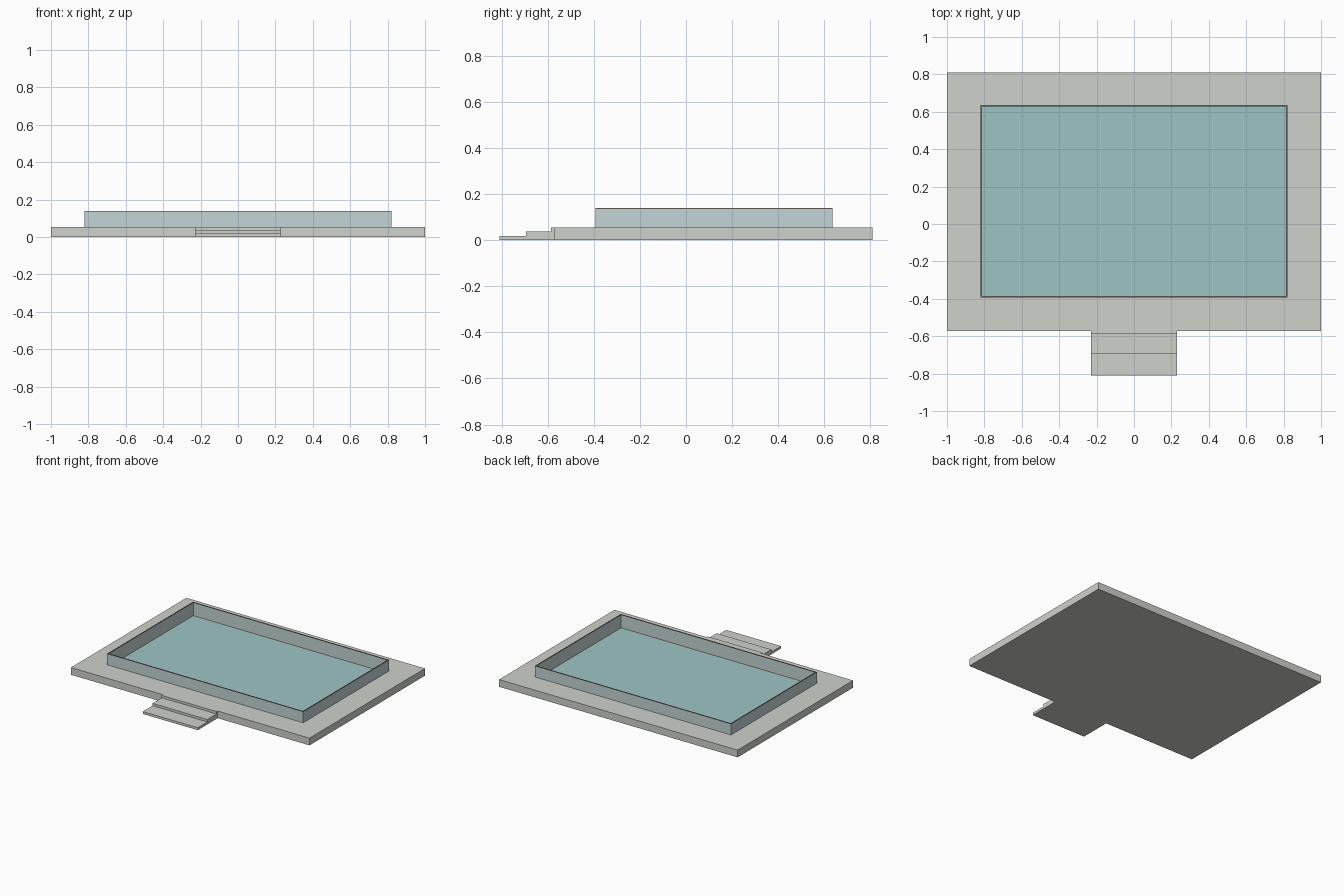
import bpy
import bmesh

if "Cube" in bpy.data.objects:
    bpy.data.objects.remove(bpy.data.objects["Cube"])


def material(name, color):
    m = bpy.data.materials.new(name)
    m.diffuse_color = (*color, 1)
    m.use_nodes = True
    m.node_tree.nodes["Principled BSDF"].inputs["Base Color"].default_value = m.diffuse_color
    return m


stone = material("stone", (0.62, 0.64, 0.60))
glass = material("blue_panel", (0.55, 0.66, 0.67))
water_mat = material("water", (0.34, 0.56, 0.55))
trim = material("dark_trim", (0.28, 0.24, 0.21))


def rect_sweep(name, rect, profile, mat, closed=False):
    """Sweep (inset, z) points around a rectangle; cap both ends or close the loop."""
    x0, x1, y0, y1 = rect
    bm = bmesh.new()
    rings = []
    for d, z in profile:
        corners = [(x0 + d, y0 + d), (x1 - d, y0 + d), (x1 - d, y1 - d), (x0 + d, y1 - d)]
        rings.append([bm.verts.new((x, y, z)) for x, y in corners])
    pairs = list(zip(rings, rings[1:]))
    if closed:
        pairs.append((rings[-1], rings[0]))
    else:
        bm.faces.new(rings[0][::-1])
        bm.faces.new(rings[-1])
    for a, b in pairs:
        for i in range(4):
            j = (i + 1) % 4
            bm.faces.new((a[i], a[j], b[j], b[i]))
    bmesh.ops.recalc_face_normals(bm, faces=bm.faces)
    mesh = bpy.data.meshes.new(name)
    bm.to_mesh(mesh)
    bm.free()
    mesh.materials.append(mat)
    obj = bpy.data.objects.new(name, mesh)
    bpy.context.collection.objects.link(obj)
    return obj


DECK = 0.055
RIM = 0.14
T = 0.008
deck_rect = (-1, 1, -0.572, 0.81)
pool_rect = (-0.822, 0.822, -0.393, 0.635)
inner_rect = (pool_rect[0] + T, pool_rect[1] - T, pool_rect[2] + T, pool_rect[3] - T)

# Deck slab, with the shallow basin sunk into its top
deck = rect_sweep("deck", deck_rect, [(0, 0), (0, DECK)], stone)
bm = bmesh.new()
bm.from_mesh(deck.data)
top = max(bm.faces, key=lambda f: f.calc_center_median().z)
hole = bmesh.ops.inset_individual(bm, faces=[top], thickness=0.1)
xs, ys = inner_rect[:2], inner_rect[2:]
for v in top.verts:
    v.co.x = xs[v.co.x > 0]
    v.co.y = ys[v.co.y > 0]
sunk = bmesh.ops.extrude_discrete_faces(bm, faces=[top])["faces"][0]
for v in sunk.verts:
    v.co.z = 0.03
bmesh.ops.recalc_face_normals(bm, faces=bm.faces)
bm.to_mesh(deck.data)
bm.free()

# Water surface
rect_sweep("water", inner_rect, [(0, 0.032), (0, 0.04)], water_mat)

# Thin upright wall around the pool, with a dark cap along the rim
CAP = RIM - 0.004
rect_sweep("pool_wall", pool_rect, [(0, DECK), (0, CAP), (T, CAP), (T, DECK)], glass, True)
rect_sweep("wall_cap", pool_rect, [(0, CAP), (0, RIM), (T, RIM), (T, CAP)], trim, True)

# Entry steps
for i, (front, back) in enumerate([(-0.81, -0.695), (-0.695, -0.585), (-0.585, -0.572)]):
    height = DECK * (i + 1) / 3
    rect_sweep(f"step_{i + 1}", (-0.23, 0.23, front, back), [(0, 0), (0, height)], stone)
